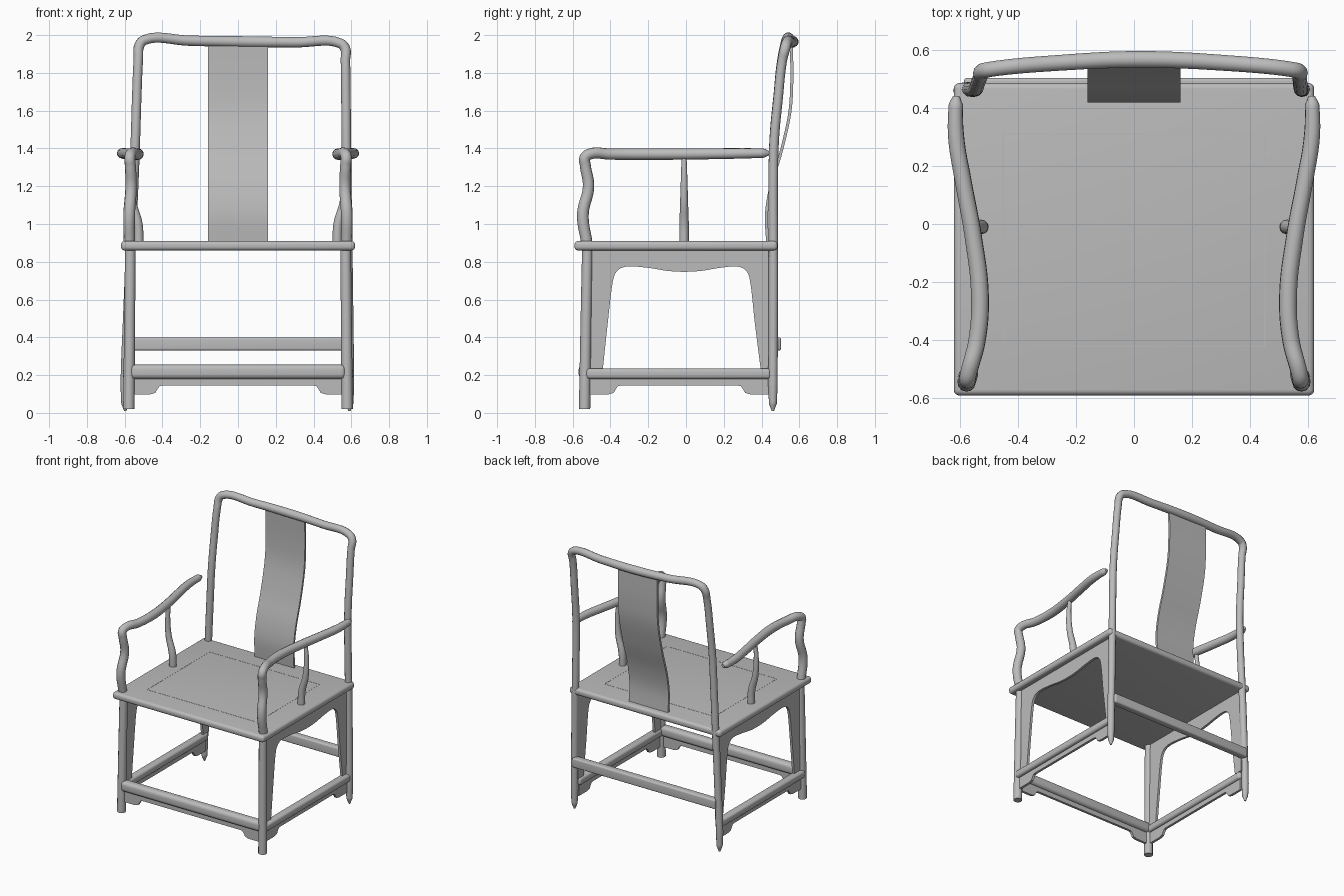
import bpy, bmesh
from math import radians
from mathutils import Vector

old = bpy.data.objects.get("Cube")
if old:
    bpy.data.objects.remove(old, do_unlink=True)

grey = bpy.data.materials.new("plain grey")
grey.use_nodes = True
COLOUR = (0.5, 0.5, 0.5, 1)
grey.diffuse_color = COLOUR
grey.node_tree.nodes["Principled BSDF"].inputs["Base Color"].default_value = COLOUR


def finish(obj):
    """Apply modifiers or curve bevels, then material and smooth shading."""
    bpy.ops.object.select_all(action='DESELECT')
    obj.select_set(True)
    bpy.context.view_layer.objects.active = obj
    bpy.ops.object.convert(target='MESH')
    obj = bpy.context.object
    obj.data.materials.clear()
    obj.data.materials.append(grey)
    bpy.ops.object.shade_smooth_by_angle(angle=radians(40))
    return obj


def tube(name, points):
    """Round rod through (x, y, z, radius) points."""
    data = bpy.data.curves.new(name, 'CURVE')
    data.dimensions = '3D'
    data.bevel_depth = 1
    data.bevel_resolution = 4
    data.resolution_u = 8
    data.use_fill_caps = True
    spline = data.splines.new('BEZIER')
    spline.bezier_points.add(len(points) - 1)
    for bp, (x, y, z, r) in zip(spline.bezier_points, points):
        bp.co, bp.radius = (x, y, z), r
        bp.handle_left_type = bp.handle_right_type = 'AUTO'
    obj = bpy.data.objects.new(name, data)
    bpy.context.collection.objects.link(obj)
    return finish(obj)


def new_mesh(name, bm):
    bmesh.ops.recalc_face_normals(bm, faces=bm.faces)
    mesh = bpy.data.meshes.new(name)
    bm.to_mesh(mesh)
    bm.free()
    obj = bpy.data.objects.new(name, mesh)
    bpy.context.collection.objects.link(obj)
    return obj


def box(name, low, high, bevel=0.0):
    bm = bmesh.new()
    bmesh.ops.create_cube(bm, size=1)
    low, high = Vector(low), Vector(high)
    for v in bm.verts:
        v.co = (low + high) / 2 + v.co * (high - low)
    obj = new_mesh(name, bm)
    if bevel:
        mod = obj.modifiers.new("round", 'BEVEL')
        mod.width, mod.segments = bevel, 5
    return finish(obj)


def plate(name, outline, axis, start, thickness):
    """Extrude a flat outline (u, z) along x or y."""
    bm = bmesh.new()
    place = (lambda u, z: (start, u, z)) if axis == 'x' else (lambda u, z: (u, start, z))
    face = bm.faces.new([bm.verts.new(place(u, z)) for u, z in outline])
    step = (thickness, 0, 0) if axis == 'x' else (0, thickness, 0)
    ext = bmesh.ops.extrude_face_region(bm, geom=[face])
    moved = [g for g in ext["geom"] if isinstance(g, bmesh.types.BMVert)]
    bmesh.ops.translate(bm, vec=step, verts=moved)
    return finish(new_mesh(name, bm))


def smooth(points, steps=6):
    """Catmull-Rom samples through 2D points."""
    pts = [Vector(p) for p in points]
    pts = [pts[0]] + pts + [pts[-1]]
    out = []
    for a, b, c, d in zip(pts, pts[1:], pts[2:], pts[3:]):
        for i in range(steps):
            t = i / steps
            out.append(0.5 * (2 * b + (c - a) * t + (2 * a - 5 * b + 4 * c - d) * t * t
                              + (3 * b - a - 3 * c + d) * t ** 3))
    return out + [pts[-1]]


# Seat with rounded rim and a fine inset panel
box("seat", (-0.62, -0.59, 0.86), (0.62, 0.485, 0.91), 0.02)
for side in (-1, 1):
    box("seat_seam_side", (side * 0.45 - 0.002, -0.42, 0.908), (side * 0.45 + 0.002, 0.31, 0.911))
for y in (-0.42, 0.31):
    box("seat_seam_cross", (-0.45, y - 0.002, 0.908), (0.45, y + 0.002, 0.911))

# Back posts and crest rail in one bent rod, slightly lopsided
R = 0.025
post = [(0.0, 0.46, 0.01, 0.006), (0.0, 0.46, 0.05, 0.021), (0.0, 0.46, 0.15, R),
        (0.18, 0.462, 0.5, R), (0.42, 0.463, 0.9, R), (0.62, 0.462, 1.2, R),
        (0.75, 0.467, 1.45, R), (0.85, 0.488, 1.68, R), (0.97, 0.51, 1.88, R)]


def post_points(foot, top, lift):
    return [(foot + (top - foot) * t, y, z + lift * z / 2, r) for t, y, z, r in post]


left_rod = post_points(-0.597, -0.525, 0)
right_rod = post_points(0.59, 0.568, -0.015)
rail = [(-0.522, 0.525, 1.945, 0.027), (-0.495, 0.532, 1.974, 0.027), (-0.25, 0.555, 1.97, 0.028),
        (0.02, 0.566, 1.965, 0.03), (0.3, 0.555, 1.962, 0.028),
        (0.54, 0.532, 1.957, 0.027), (0.567, 0.525, 1.93, 0.027)]
tube("back_frame", left_rod + rail + right_rod[::-1])

# Curved back splat
curve = smooth([(0.425, 0.9), (0.418, 1.05), (0.442, 1.2), (0.495, 1.38),
                (0.54, 1.58), (0.552, 1.75), (0.55, 1.96)])
outline = [(p.x, p.y) for p in curve] + [(p.x + 0.016, p.y) for p in reversed(curve)]
plate("back_splat", outline, 'x', -0.16, 0.32)

arm = [(0.575, -0.525, 0.9, 0.03), (0.576, -0.546, 1.05, 0.031), (0.566, -0.516, 1.2, 0.03),
       (0.57, -0.533, 1.31, 0.029), (0.573, -0.535, 1.35, 0.029), (0.568, -0.51, 1.37, 0.029),
       (0.54, -0.4, 1.37, 0.03), (0.53, -0.25, 1.37, 0.031), (0.552, -0.05, 1.37, 0.03),
       (0.588, 0.15, 1.372, 0.029), (0.612, 0.3, 1.374, 0.028), (0.613, 0.41, 1.375, 0.025),
       (0.611, 0.44, 1.375, 0.012)]
strut = [(0.525, -0.01, 0.9, 0.025), (0.53, -0.01, 1.0, 0.025), (0.56, -0.01, 1.12, 0.021),
         (0.568, -0.01, 1.25, 0.017), (0.56, -0.01, 1.36, 0.013)]
front_leg = [(0.578, -0.537, 0.02, 0.03), (0.574, -0.53, 0.45, 0.029), (0.57, -0.522, 0.88, 0.028)]

# Arched side apron, reaching down both legs
arch = smooth([(-0.44, 0.235), (-0.415, 0.47), (-0.39, 0.68), (-0.365, 0.75), (-0.31, 0.775),
               (-0.2, 0.768), (-0.1, 0.752), (-0.01, 0.747), (0.08, 0.752), (0.18, 0.768),
               (0.27, 0.775), (0.32, 0.75), (0.342, 0.68), (0.365, 0.47), (0.395, 0.235)])
apron = [(-0.53, 0.235), (-0.525, 0.87), (0.46, 0.87), (0.46, 0.235)] + [tuple(p) for p in reversed(arch)]


def foot_bracket(start, end):
    """Stepped strip with a rounded drop at each end."""
    drop = [(0, 0.098), (0.1, 0.098), (0.127, 0.106), (0.138, 0.125), (0.15, 0.142), (0.17, 0.145)]
    return ([(start, 0.2)] + [(start + u, z) for u, z in drop]
            + [(end - u, z) for u, z in reversed(drop)] + [(end, 0.2)])


for side, word in ((-1, "right"), (1, "left")):
    flip = lambda pts: [(side * x, y, z, r) for x, y, z, r in pts]
    tube(word + "_arm", flip(arm))
    tube(word + "_arm_strut", flip(strut))
    tube(word + "_front_leg", flip(front_leg))
    plate(word + "_apron", apron, 'x', side * 0.57 - 0.009, 0.018)
    edges = sorted((side * 0.55, side * 0.61))
    box(word + "_stretcher", (edges[0], -0.53, 0.18), (edges[1], 0.45, 0.235), 0.018)
    plate(word + "_foot_bracket", foot_bracket(-0.51, 0.44), 'x', side * 0.578 - 0.009, 0.018)

# Front and back stretchers
box("front_stretcher", (-0.57, -0.568, 0.18), (0.57, -0.5, 0.255), 0.025)
plate("front_foot_bracket", foot_bracket(-0.565, 0.565), 'y', -0.542, 0.018)
box("back_stretcher", (-0.585, 0.45, 0.33), (0.585, 0.503, 0.4), 0.012)
